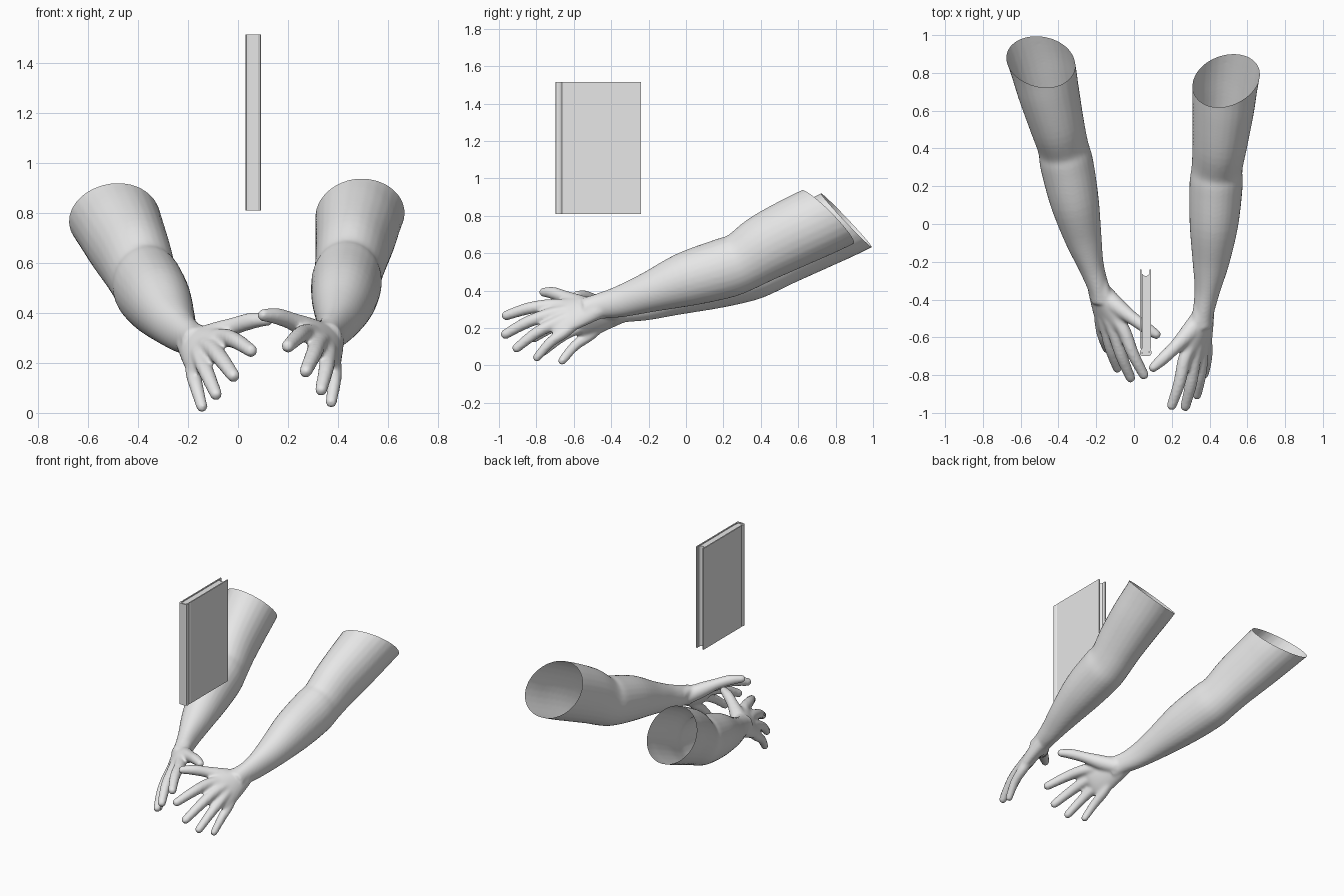
import bpy, bmesh, math
from mathutils import Vector, Matrix

cube = bpy.data.objects.get("Cube")
if cube:
    bpy.data.objects.remove(cube, do_unlink=True)

grey = bpy.data.materials.new("plain_grey")
grey.use_nodes = True
grey.diffuse_color = (0.8, 0.8, 0.8, 1)
grey.node_tree.nodes["Principled BSDF"].inputs["Base Color"].default_value = (0.8, 0.8, 0.8, 1)


def add_object(name, mesh):
    obj = bpy.data.objects.new(name, mesh)
    bpy.context.collection.objects.link(obj)
    mesh.materials.clear()
    mesh.materials.append(grey)
    return obj


def spline(points, steps=5):
    """Catmull-Rom interpolation through tuples of any length."""
    pts = [Vector(p) for p in points]
    out = []
    for i in range(len(pts) - 1):
        p0, p1, p2 = pts[max(i - 1, 0)], pts[i], pts[i + 1]
        p3 = pts[min(i + 2, len(pts) - 1)]
        for s in range(steps):
            t = s / steps
            out.append(0.5 * (2 * p1 + (p2 - p0) * t + (2 * p0 - 5 * p1 + 4 * p2 - p3) * t ** 2
                              + (3 * p1 - p0 - 3 * p2 + p3) * t ** 3))
    return out + [pts[-1]]


def loft(bm, points, side, sides=28):
    """Closed tube of ellipses; each point is x, y, z, half width, half depth."""
    path = spline(points)
    rings = []
    for i, p in enumerate(path):
        along = (path[min(i + 1, len(path) - 1)] - path[max(i - 1, 0)]).to_3d().normalized()
        u = (side - along * side.dot(along)).normalized()
        v = along.cross(u)
        ring = []
        for k in range(sides):
            a = math.tau * k / sides
            ring.append(bm.verts.new(p.to_3d() + u * p[3] * math.cos(a) + v * p[4] * math.sin(a)))
        rings.append(ring)
    for r0, r1 in zip(rings, rings[1:]):
        for k in range(sides):
            j = (k + 1) % sides
            bm.faces.new((r0[k], r0[j], r1[j], r1[k]))
    bm.faces.new(rings[0][::-1])
    bm.faces.new(rings[-1])


def digit(bm, points):
    """Round finger with a ball at its tip; each point is x, y, z, radius."""
    loft(bm, [(*p, p[3]) for p in points], Vector((0.6, 0.3, -0.7)), 16)
    x, y, z, r = points[-1]
    bmesh.ops.create_icosphere(bm, subdivisions=3, radius=r, matrix=Matrix.Translation((x, y, z)))


bm = bmesh.new()

# Upper arm and forearm, running past the shoulder cut
loft(bm, [
    (0.52, 1.02, 0.93, 0.19, 0.195),
    (0.485, 0.76, 0.795, 0.175, 0.19),
    (0.472, 0.60, 0.72, 0.163, 0.187),
    (0.455, 0.43, 0.635, 0.146, 0.178),
    (0.44, 0.30, 0.555, 0.135, 0.160),
    (0.434, 0.20, 0.518, 0.141, 0.161),
    (0.423, 0.00, 0.46, 0.129, 0.146),
    (0.407, -0.20, 0.39, 0.098, 0.108),
    (0.388, -0.35, 0.342, 0.068, 0.085),
    (0.367, -0.47, 0.315, 0.056, 0.068),
    (0.36, -0.54, 0.295, 0.056, 0.066)], Vector((1, 0, 0)))

# Palm, flattened along the line of the knuckles
loft(bm, [
    (0.37, -0.44, 0.322, 0.064, 0.052),
    (0.358, -0.54, 0.292, 0.086, 0.048),
    (0.342, -0.63, 0.268, 0.108, 0.042),
    (0.332, -0.69, 0.255, 0.114, 0.034),
    (0.328, -0.72, 0.25, 0.09, 0.022)], Vector((0.115, 0.065, -0.14)))

# Fingers: knuckle, tip, base radius
wrist = Vector((0.365, -0.50, 0.31))
fingers = [((0.27, -0.71, 0.32), (0.20, -0.96, 0.267), 0.036),
           ((0.32, -0.715, 0.275), (0.272, -0.965, 0.167), 0.036),
           ((0.36, -0.69, 0.23), (0.333, -0.905, 0.093), 0.034),
           ((0.385, -0.645, 0.18), (0.373, -0.797, 0.043), 0.031)]
for knuckle, tip, r in fingers:
    k, t = Vector(knuckle), Vector(tip)
    arch = Vector((0.006, -0.004, 0.012))
    digit(bm, [(*wrist.lerp(k, 0.5), r), (*k, r),
               (*(k.lerp(t, 0.5) + arch), r * 0.9), (*t, r * 0.74)])

# Thumb
digit(bm, [(0.35, -0.50, 0.30, 0.052), (0.292, -0.575, 0.33, 0.049),
           (0.22, -0.65, 0.365, 0.036), (0.155, -0.712, 0.387, 0.033), (0.102, -0.76, 0.391, 0.025)])

bmesh.ops.recalc_face_normals(bm, faces=bm.faces)
source = bpy.data.meshes.new("left_arm_parts")
bm.to_mesh(source)
bm.free()

# Fuse the parts into one skin
left_arm = add_object("left_arm", source)
remesh = left_arm.modifiers.new("fuse", 'REMESH')
remesh.mode = 'VOXEL'
remesh.voxel_size = 0.009
soften = left_arm.modifiers.new("soften", 'SMOOTH')
soften.factor = 0.5
soften.iterations = 6
skin = bpy.data.meshes.new_from_object(left_arm.evaluated_get(bpy.context.evaluated_depsgraph_get()))
left_arm.modifiers.clear()
left_arm.data = skin

# Open the arm at the shoulder with a slanted cut
bm = bmesh.new()
bm.from_mesh(skin)
bmesh.ops.bisect_plane(bm, geom=bm.verts[:] + bm.edges[:] + bm.faces[:],
                       plane_co=(0.485, 0.757, 0.795), plane_no=(-0.163, 0.72, 0.69),
                       clear_outer=True)
for f in bm.faces:
    f.smooth = True
bm.to_mesh(skin)
bm.free()
skin.materials.clear()
skin.materials.append(grey)

# Right arm: mirrored, swung outward
other = skin.copy()
other.transform(Matrix.Translation((0.104, 0.182, -0.018))
                @ Matrix.Rotation(math.radians(8.7), 4, 'Z') @ Matrix.Diagonal((-1, 1, 1, 1)))
other.flip_normals()
add_object("right_arm", other)


def prism(name, outline, z0, z1):
    bm = bmesh.new()
    face = bm.faces.new([bm.verts.new((x, y, z0)) for x, y in outline])
    top = bmesh.ops.extrude_face_region(bm, geom=[face])["geom"]
    bmesh.ops.translate(bm, vec=(0, 0, z1 - z0), verts=[v for v in top if isinstance(v, bmesh.types.BMVert)])
    bmesh.ops.recalc_face_normals(bm, faces=bm.faces)
    mesh = bpy.data.meshes.new(name)
    bm.to_mesh(mesh)
    bm.free()
    return add_object(name, mesh)


# Book cover: half outline from the spine to the fore edge, mirrored about the middle
mid = 0.062
half = [(0.018, -0.699), (0.028, -0.694), (0.031, -0.682), (0.029, -0.672), (0.024, -0.664),
        (0.029, -0.655), (0.029, -0.24), (0.021, -0.24), (0.021, -0.66), (0.018, -0.688)]
prism("book_cover", [(mid + x, y) for x, y in half] + [(mid - x, y) for x, y in reversed(half)],
      0.81, 1.515)

# Pages with a hollow fore edge
fore = [(0.0205 * s, -0.262 - 0.014 * (1 - s * s)) for s in (1, 0.6, 0.2, -0.2, -0.6, -1)]
prism("book_pages", [(mid + x, y) for x, y in [(-0.0175, -0.687), (0.0175, -0.687), (0.0205, -0.66)] + fore
                     + [(-0.0205, -0.66)]], 0.815, 1.51)
